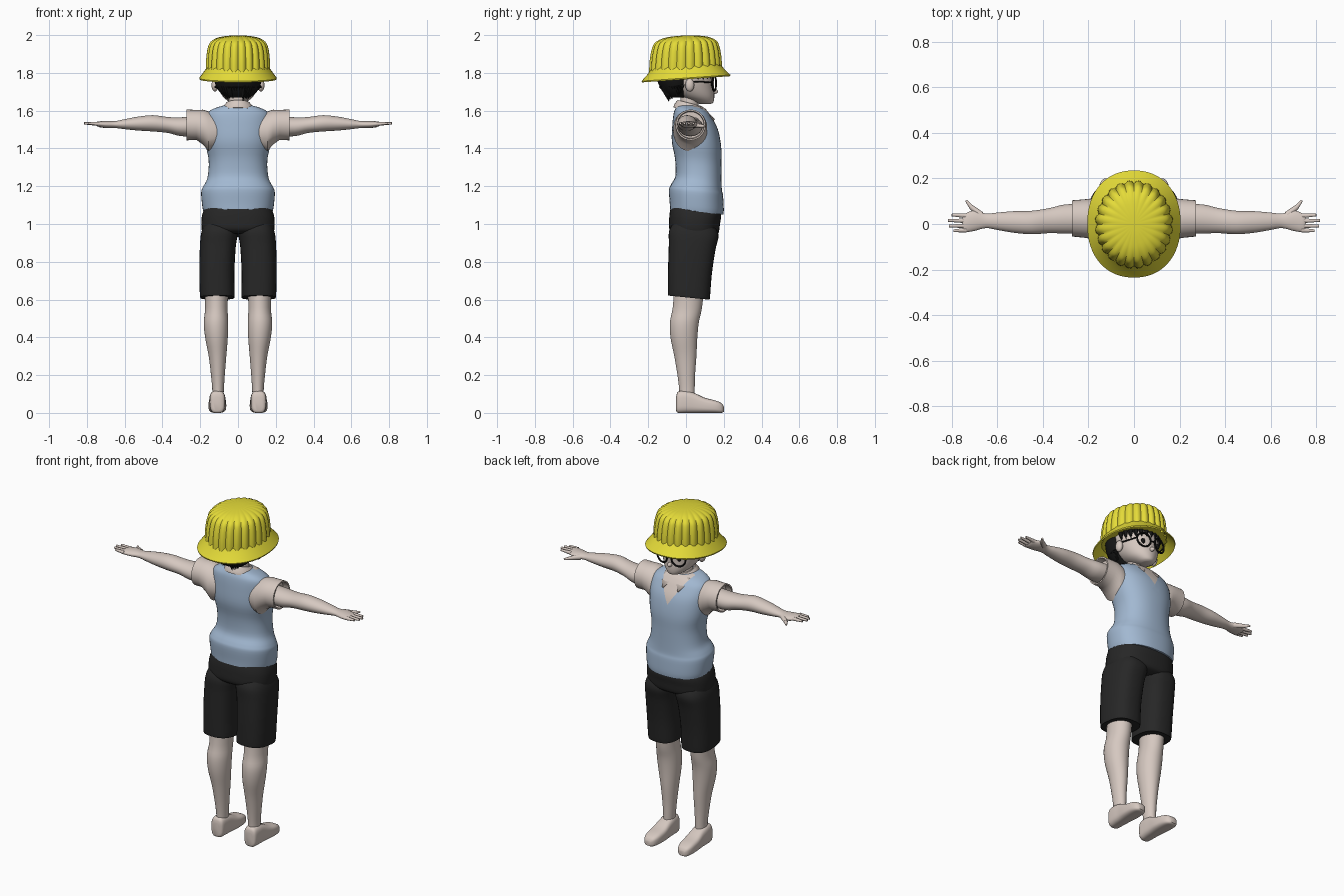
import bpy, bmesh, math, random
from mathutils import Vector, Matrix

random.seed(4)
if "Cube" in bpy.data.objects:
    bpy.data.objects.remove(bpy.data.objects["Cube"])


def material(name, r, g, b):
    m = bpy.data.materials.new(name)
    m.use_nodes = True
    m.diffuse_color = (r, g, b, 1)
    m.node_tree.nodes["Principled BSDF"].inputs["Base Color"].default_value = (r, g, b, 1)
    return m


PALE = material("pale skin", .67, .58, .53)
BLUE = material("vest blue", .36, .48, .64)
CHARCOAL = material("shorts charcoal", .02, .02, .02)
YELLOW = material("hat yellow", .78, .71, .04)
BLACK = material("hair black", .008, .008, .008)
made = []


def finish(name, bm, *mats):
    bmesh.ops.recalc_face_normals(bm, faces=bm.faces[:])
    mesh = bpy.data.meshes.new(name)
    bm.to_mesh(mesh)
    bm.free()
    for m in mats:
        mesh.materials.append(m)
    ob = bpy.data.objects.new(name, mesh)
    bpy.context.scene.collection.objects.link(ob)
    made.append(ob)
    return ob


def refine(rows, k):
    """Smooth curve through the section rows, k steps per span."""
    p = [Vector(r) for r in [rows[0], *rows, rows[-1]]]
    out = []
    for a, b, c, d in zip(p, p[1:], p[2:], p[3:]):
        for j in range(k):
            f = j / k
            out.append(b + .5 * f * (c - a + f * (2*a - 5*b + 4*c - d + f * (3*b - a - 3*c + d))))
    return out + [p[-1]]


def loft_mesh(rows, axis="z", k=4, seg=32, n=2, tilt=0, side=1, lobes=0):
    """Each row: position on the axis, then extents on the two other axes."""
    bm = bmesh.new()
    rings = []
    for t, a0, a1, b0, b1 in refine(rows, k):
        ring = []
        for i in range(seg):
            ang = math.tau * i / seg
            c, s = math.cos(ang), math.sin(ang)
            swell = 1 - .06 * (1 - abs(math.sin(ang * lobes / 2))) if lobes else 1
            a = (a0 + a1) / 2 + (a1 - a0) / 2 * swell * math.copysign(abs(c) ** (2 / n), c)
            b = (b0 + b1) / 2 + (b1 - b0) / 2 * swell * math.copysign(abs(s) ** (2 / n), s)
            x, y, z = {"z": (a, b, t), "x": (t, a, b), "y": (a, t, b)}[axis]
            ring.append(bm.verts.new((x * side, y, z + tilt * y)))
        rings.append(ring)
    for r, q in zip(rings, rings[1:]):
        for i in range(seg):
            j = (i + 1) % seg
            bm.faces.new((r[i], r[j], q[j], q[i]))
    bm.faces.new(rings[0])
    bm.faces.new(rings[-1])
    return bm


def loft(name, rows, mat, **opts):
    return finish(name, loft_mesh(rows, **opts), mat)


def round_rows(rows):
    """Rows (z, half width, back, front) made symmetric in x."""
    return [(z, -w, w, b, f) for z, w, b, f in rows]


def rods(name, parts, mat, seg=10):
    """Tapered rods (start, end, start radius, end radius) in one object."""
    bm = bmesh.new()
    for p, q, r1, r2 in parts:
        p, q = Vector(p), Vector(q)
        place = Matrix.Translation((p + q) / 2) @ (q - p).to_track_quat("Z", "Y").to_matrix().to_4x4()
        bmesh.ops.create_cone(bm, cap_ends=True, segments=seg, radius1=r1, radius2=r2,
                              depth=(q - p).length, matrix=place)
    return finish(name, bm, mat)


def ball(name, centre, size, mat):
    bm = bmesh.new()
    bmesh.ops.create_uvsphere(bm, u_segments=16, v_segments=10, radius=1,
                              matrix=Matrix.Translation(centre) @ Matrix.Diagonal((*size, 1)))
    return finish(name, bm, mat)


# Hat: ribbed crown and flared brim
loft("hat_crown", round_rows([
    (1.81, .172, -.197, .192), (1.87, .17, -.194, .19), (1.93, .162, -.183, .18),
    (1.965, .145, -.165, .163), (1.987, .105, -.12, .12), (1.996, .05, -.06, .06),
    (1.998, .005, -.006, .006)]), YELLOW, seg=144, lobes=24, tilt=.03)
loft("hat_brim", round_rows([
    (1.835, .16, -.185, .18), (1.81, .178, -.2, .2), (1.773, .205, -.235, .235),
    (1.766, .203, -.233, .233), (1.8, .172, -.195, .195), (1.83, .15, -.175, .17)]),
    YELLOW, k=1, seg=64, n=2.2, tilt=.07)

# Head, nose and neck
loft("head", round_rows([
    (1.635, .025, .075, .13), (1.645, .045, .045, .145), (1.675, .08, -.03, .15),
    (1.72, .106, -.09, .148), (1.77, .118, -.11, .148), (1.84, .12, -.12, .14),
    (1.92, .08, -.09, .1)]), PALE)
ball("nose", (0, .152, 1.702), (.012, .018, .013), PALE)
loft("neck", round_rows([(1.59, .052, -.03, .07), (1.7, .048, -.03, .06)]), PALE, k=1)

# Hair: cap below the hat with pointed tufts
loft("hair_cap", round_rows([
    (1.67, .065, -.095, 0), (1.7, .098, -.122, .02), (1.74, .12, -.145, .035),
    (1.79, .13, -.16, .05), (1.86, .13, -.16, .05)]), BLACK)
tufts = []
for i in range(26):
    ang = math.pi * (1.02 + .96 * i / 25)
    c, s = math.cos(ang), math.sin(ang)
    drop = random.uniform(.6, 1) * (.04 - .05 * s)
    tufts.append(((.108 * c, .105 * s - .02, 1.735), (.088 * c, .08 * s - .015, 1.735 - drop), .022, .001))
for i in range(13):
    ang = math.pi * (.04 + .92 * i / 12)
    c, s = math.cos(ang), math.sin(ang)
    tufts.append(((.117 * c, .115 * s + .02, 1.81), (.118 * c, .125 * s + .02, 1.765), .02, .001))
rods("hair_tufts", tufts, BLACK, 6)

# Glasses bridge
rods("glasses_bridge", [((-.014, .158, 1.748), (.014, .158, 1.748), .004, .004)], BLACK)

# Vest with a V neck cut into the front
bm = loft_mesh(round_rows([
    (1.07, .183, -.085, .198), (1.1, .189, -.086, .2), (1.17, .195, -.09, .196),
    (1.2, .186, -.08, .19), (1.25, .162, -.056, .188), (1.34, .155, -.058, .187),
    (1.43, .172, -.075, .186), (1.52, .177, -.072, .168), (1.58, .17, -.065, .135),
    (1.607, .14, -.055, .115), (1.622, .1, -.045, .1), (1.63, .07, -.03, .085)]),
    seg=48, n=2.3, tilt=-.1)
APEX, SLOPE = 1.47, .6
for s in (1, -1):
    faces = [f for f in bm.faces if f.calc_center_median().y > .04
             and f.calc_center_median().z > APEX - .03]
    geom = set(faces) | {e for f in faces for e in f.edges} | {v for f in faces for v in f.verts}
    bmesh.ops.bisect_plane(bm, geom=list(geom), plane_co=(0, 0, APEX), plane_no=(1, 0, -SLOPE * s))
for f in bm.faces:
    c = f.calc_center_median()
    f.material_index = int(c.y > .04 and abs(c.x) < SLOPE * (c.z - APEX))
finish("vest", bm, BLUE, PALE)

# Shirt collar
loft("shirt_collar", round_rows([
    (1.6, .09, -.066, .108), (1.615, .088, -.064, .106), (1.645, .062, -.045, .08),
    (1.645, .055, -.038, .072), (1.61, .052, -.035, .07)]), PALE, k=1, tilt=-.25)

# Shorts seat
loft("shorts_seat", round_rows([
    (.945, .165, -.06, .13), (.965, .19, -.088, .17), (1.02, .194, -.089, .18),
    (1.06, .188, -.085, .186), (1.09, .176, -.078, .18)]), CHARCOAL, n=2.5, tilt=-.1)

for label, s in (("left", 1), ("right", -1)):
    # Face details
    ball(label + "_ear", (.122 * s, .02, 1.735), (.018, .024, .034), PALE)
    ball(label + "_eye", (.05 * s, .137, 1.745), (.014, .006, .016), BLACK)
    bpy.ops.mesh.primitive_torus_add(major_radius=.041, minor_radius=.005, major_segments=32,
                                     minor_segments=8, location=(.054 * s, .149, 1.745),
                                     rotation=(math.pi / 2, 0, -.25 * s))
    rim = bpy.context.object
    rim.name = label + "_glasses_rim"
    rim.data.materials.append(BLACK)
    made.append(rim)
    rods(label + "_glasses_temple", [((.094 * s, .138, 1.75), (.122 * s, .02, 1.755), .004, .004)], BLACK)

    # Collar flap
    bm = bmesh.new()
    corners = [(.004, .1, 1.6), (.08, .075, 1.615), (.085, .1, 1.59), (.05, .15, 1.55)]
    bm.faces.new([bm.verts.new((x * s, y, z)) for x, y, z in corners])
    flap = finish(label + "_collar_flap", bm, PALE)
    flap.modifiers.new("thickness", "SOLIDIFY").thickness = .01
    flap.modifiers["thickness"].offset = 0

    # Sleeve, arm and hand
    loft(label + "_sleeve", [
        (.1, -.05, .1, 1.4, 1.57), (.155, -.068, .112, 1.385, 1.596), (.185, -.066, .112, 1.42, 1.605),
        (.22, -.06, .108, 1.445, 1.604), (.272, -.055, .104, 1.443, 1.606),
        (.272, -.047, .096, 1.451, 1.598), (.235, -.045, .094, 1.455, 1.594)], PALE, axis="x", k=1, side=s)
    loft(label + "_arm", [
        (.2, -.042, .088, 1.465, 1.57), (.3, -.042, .086, 1.465, 1.565), (.37, -.04, .07, 1.482, 1.566),
        (.45, -.045, .058, 1.49, 1.576), (.53, -.038, .056, 1.495, 1.568), (.6, -.026, .05, 1.502, 1.555),
        (.65, -.018, .046, 1.508, 1.545), (.7, -.03, .06, 1.508, 1.545), (.74, -.036, .046, 1.515, 1.543),
        (.752, -.03, .04, 1.522, 1.538)], PALE, axis="x", side=s)
    fingers = [((.735 * s, y, 1.53), (tip * s, y * 1.1, 1.533), .011, .006)
               for y, tip in ((.036, .8), (.014, .816), (-.008, .812), (-.027, .792))]
    fingers.append(((.672 * s, .04, 1.525), (.715 * s, .075, 1.52), .016, .011))
    fingers.append(((.713 * s, .073, 1.52), (.737 * s, .103, 1.518), .011, .005))
    rods(label + "_fingers", fingers, PALE)

    # Shorts leg
    loft(label + "_shorts_leg", [
        (.614, .02, .198, -.094, .124), (.625, .018, .202, -.096, .127), (.75, .019, .204, -.095, .137),
        (.88, .012, .202, -.091, .156), (.96, .001, .194, -.088, .172), (1.02, .01, .17, -.05, .14)],
        CHARCOAL, n=2.6, tilt=-.1, side=s)

    # Leg and shoe
    loft(label + "_leg", [
        (.06, .078, .136, -.035, .045), (.12, .075, .136, -.036, .046), (.2, .07, .143, -.045, .048),
        (.3, .062, .155, -.062, .055), (.4, .054, .174, -.082, .06), (.48, .052, .181, -.085, .068),
        (.56, .055, .174, -.07, .085), (.7, .05, .18, -.06, .1)], PALE, side=s)
    loft(label + "_shoe", [
        (-.052, .09, .13, .012, .085), (-.042, .072, .146, 0, .112), (0, .067, .151, 0, .117),
        (.045, .065, .152, 0, .105), (.1, .062, .156, 0, .08), (.155, .066, .155, 0, .066),
        (.187, .078, .145, 0, .052), (.2, .095, .13, .006, .034)], PALE, axis="y", n=3.2, side=s)

# Smooth shading with sharp edges kept
bpy.ops.object.select_all(action="DESELECT")
for ob in made:
    ob.select_set(True)
bpy.context.view_layer.objects.active = made[0]
bpy.ops.object.shade_smooth_by_angle(angle=math.radians(40))
